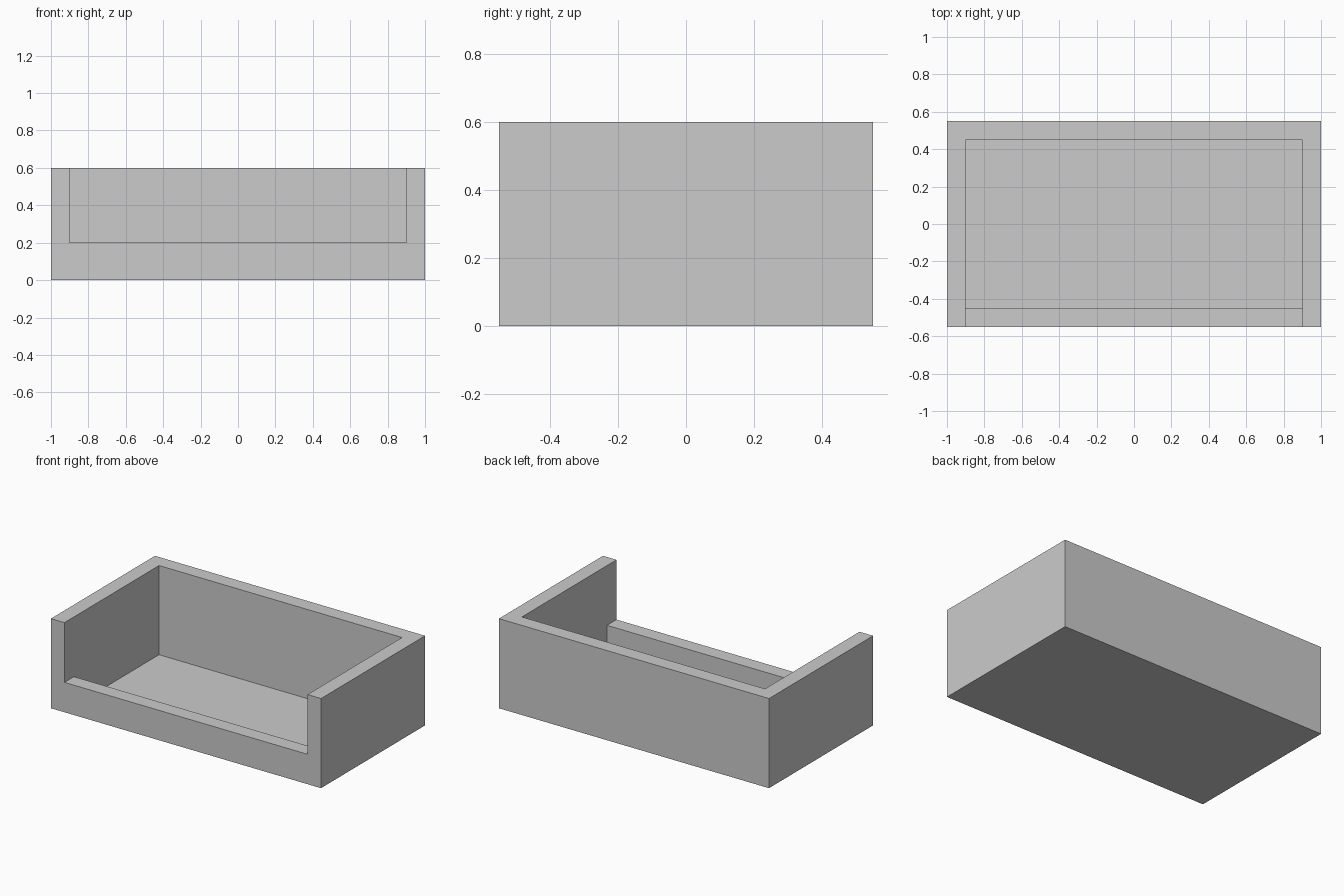
import bpy, bmesh
from mathutils import Vector

if "Cube" in bpy.data.objects:
    bpy.data.objects.remove(bpy.data.objects["Cube"])

LENGTH, DEPTH, HEIGHT = 2.0, 1.1, 0.6
WALL, SILL, FLOOR = 0.1, 0.2, 0.003


def extrude_along_x(name, profile, half_width):
    """Solid made by sweeping a (y, z) profile across x."""
    bm = bmesh.new()
    face = bm.faces.new([bm.verts.new((-half_width, y, z)) for y, z in profile])
    swept = bmesh.ops.extrude_face_region(bm, geom=[face])["geom"]
    bmesh.ops.translate(bm, vec=Vector((2 * half_width, 0, 0)),
                        verts=[g for g in swept if isinstance(g, bmesh.types.BMVert)])
    bmesh.ops.recalc_face_normals(bm, faces=bm.faces)
    mesh = bpy.data.meshes.new(name)
    bm.to_mesh(mesh)
    bm.free()
    obj = bpy.data.objects.new(name, mesh)
    bpy.context.collection.objects.link(obj)
    return obj


# Outer block of the open-fronted bin
d, inner = DEPTH / 2, DEPTH / 2 - WALL
tray = extrude_along_x("open_front_tray",
                       [(-d, 0), (d, 0), (d, HEIGHT), (-d, HEIGHT)], LENGTH / 2)

# Cutter: deep cavity plus the opening above the low front sill
top, front = HEIGHT + 0.2, -d - 0.2
cutter = extrude_along_x("cavity_cutter",
                         [(inner, FLOOR), (inner, top), (front, top),
                          (front, SILL), (-inner, SILL), (-inner, FLOOR)],
                         LENGTH / 2 - WALL)
cutter.hide_render = True

# Hollow out the block
mod = tray.modifiers.new("hollow", "BOOLEAN")
mod.operation = "DIFFERENCE"
mod.solver = "EXACT"
mod.object = cutter
bpy.context.view_layer.objects.active = tray
bpy.ops.object.modifier_apply(modifier=mod.name)
bpy.data.objects.remove(cutter)
